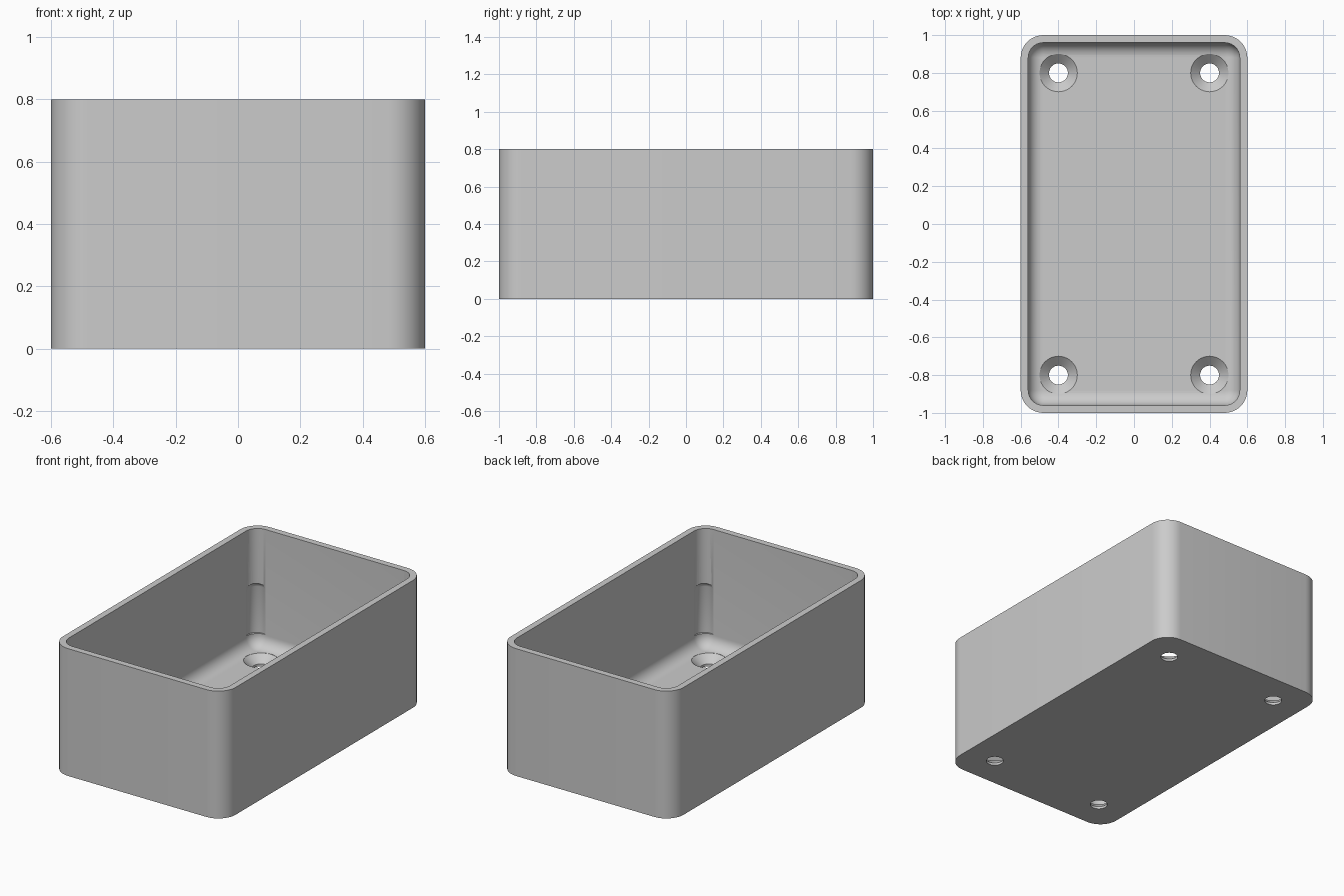
import bpy, bmesh, math

cube = bpy.data.objects.get("Cube")
if cube:
    bpy.data.objects.remove(cube, do_unlink=True)

WIDTH, LENGTH, HEIGHT = 1.2, 2.0, 0.8
WALL, FLOOR, CORNER, FILLET = 0.04, 0.06, 0.12, 0.075
STEPS = 10

grey = bpy.data.materials.new("plain_grey")
grey.use_nodes = True
colour = (0.6, 0.6, 0.6, 1)
grey.diffuse_color = colour
grey.node_tree.nodes["Principled BSDF"].inputs["Base Color"].default_value = colour


def rounded_ring(bm, inset, z):
    """Rounded rectangle of vertices, inset from the outer wall."""
    r = CORNER - inset
    ring = []
    for i, (sx, sy) in enumerate([(1, 1), (-1, 1), (-1, -1), (1, -1)]):
        for k in range(STEPS + 1):
            a = (i + k / STEPS) * math.pi / 2
            ring.append(bm.verts.new((sx * (WIDTH / 2 - CORNER) + r * math.cos(a),
                                      sy * (LENGTH / 2 - CORNER) + r * math.sin(a), z)))
    return ring


def loft(bm, rings):
    """Skin neighbouring rings and cap both ends."""
    for a, b in zip(rings, rings[1:]):
        n = len(a)
        for i in range(n):
            j = (i + 1) % n
            bm.faces.new((a[i], a[j], b[j], b[i]))
    bm.faces.new(rings[0][::-1])
    bm.faces.new(rings[-1])
    bmesh.ops.recalc_face_normals(bm, faces=bm.faces[:])


def make_object(name, bm):
    mesh = bpy.data.meshes.new(name)
    bm.to_mesh(mesh)
    bm.free()
    mesh.materials.append(grey)
    obj = bpy.data.objects.new(name, mesh)
    bpy.context.collection.objects.link(obj)
    return obj


def lathe_cutters(name, profile, px, py, sides=40):
    """Turned cutter of (radius, z) steps, repeated in all four corners."""
    bm = bmesh.new()
    for sx in (-1, 1):
        for sy in (-1, 1):
            rings = [[bm.verts.new((sx * px + r * math.cos(2 * math.pi * k / sides),
                                    sy * py + r * math.sin(2 * math.pi * k / sides), z))
                      for k in range(sides)] for r, z in profile]
            loft(bm, rings)
    obj = make_object(name, bm)
    obj.hide_render = True
    obj.hide_viewport = True
    return obj


# Open tray: outer wall, flat rim, inner wall and rounded floor edge
bm = bmesh.new()
sections = [(0, 0), (0, HEIGHT), (WALL, HEIGHT)]
for k in range(STEPS + 1):
    a = k / STEPS * math.pi / 2
    sections.append((WALL + FILLET * (1 - math.cos(a)),
                     FLOOR + FILLET * (1 - math.sin(a))))
loft(bm, [rounded_ring(bm, inset, z) for inset, z in sections])
tray = make_object("open_tray", bm)

# Countersunk screw holes through the floor
screw_holes = lathe_cutters("screw_hole_cutter",
                            [(0.05, -0.1), (0.05, 0.015), (0.1, FLOOR), (0.1, 0.2)], 0.4, 0.8)

# Shallow domed grooves in the inner corners
dome = [(0.06 * math.cos(a), 0.43 + 0.04 * math.sin(a)) for a in (0, 0.4, 0.8, 1.2, 1.5)]
offset = 0.025
grooves = lathe_cutters("corner_groove_cutter", [(0.06, 0.14)] + dome,
                        WIDTH / 2 - CORNER + offset, LENGTH / 2 - CORNER + offset)

for cutter in (screw_holes, grooves):
    cut = tray.modifiers.new(cutter.name, "BOOLEAN")
    cut.operation = "DIFFERENCE"
    cut.solver = "EXACT"
    cut.object = cutter

# Bake the cuts and smooth the rounded surfaces
bpy.ops.object.select_all(action="DESELECT")
bpy.context.view_layer.objects.active = tray
tray.select_set(True)
for modifier in list(tray.modifiers):
    bpy.ops.object.modifier_apply(modifier=modifier.name)
for cutter in (screw_holes, grooves):
    bpy.data.objects.remove(cutter, do_unlink=True)
bpy.ops.object.shade_smooth_by_angle(angle=math.radians(30))
